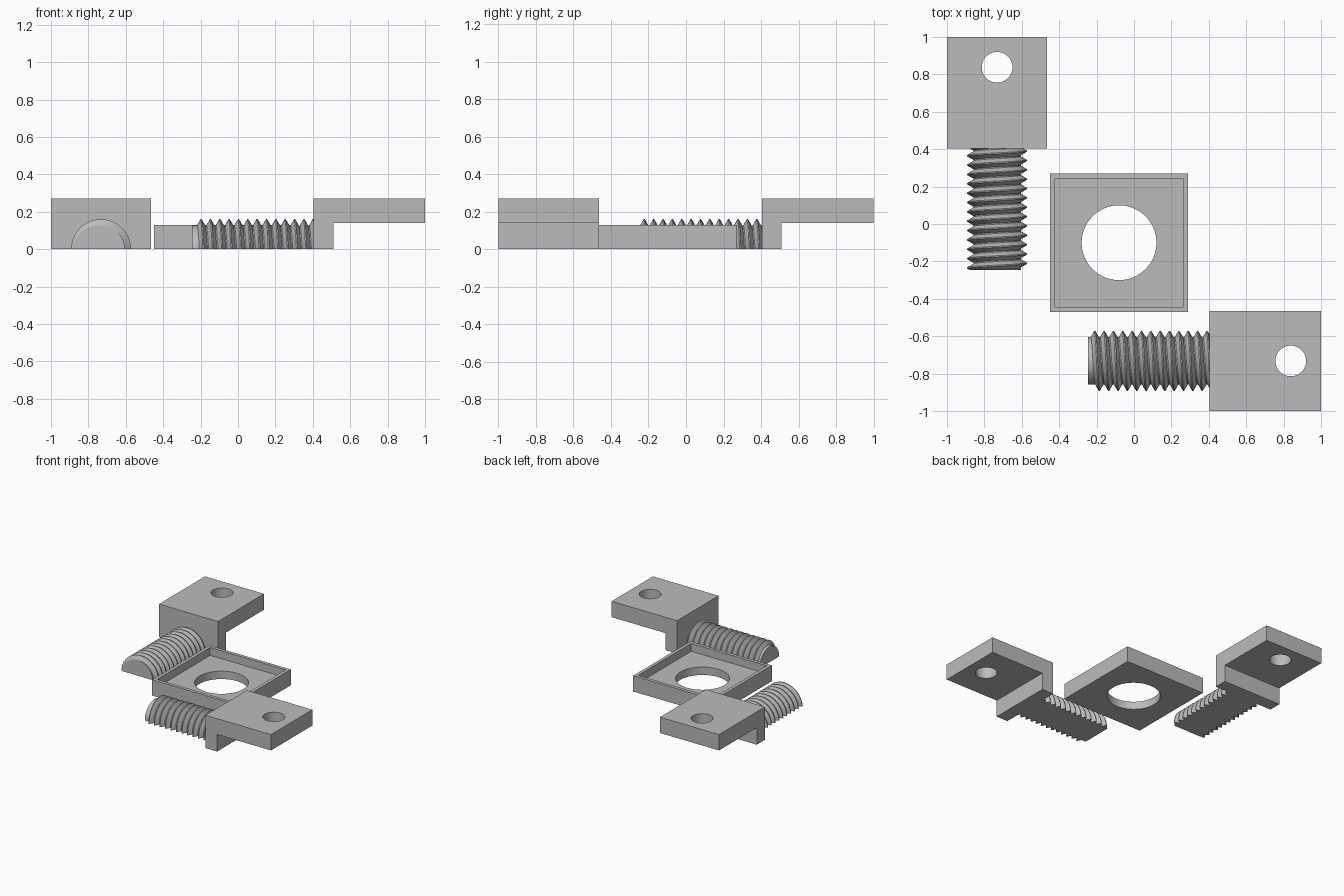
import bpy, bmesh
from math import pi, cos, sin
from mathutils import Matrix

cube = bpy.data.objects.get("Cube")
if cube:
    bpy.data.objects.remove(cube, do_unlink=True)

grey = bpy.data.materials.new("plain grey")
grey.use_nodes = True
colour = (0.5, 0.5, 0.5, 1)
grey.diffuse_color = colour
grey.node_tree.nodes["Principled BSDF"].inputs["Base Color"].default_value = colour


def finish(name, bm):
    bmesh.ops.recalc_face_normals(bm, faces=bm.faces)
    mesh = bpy.data.meshes.new(name)
    bm.to_mesh(mesh)
    bm.free()
    mesh.materials.append(grey)
    obj = bpy.data.objects.new(name, mesh)
    bpy.context.collection.objects.link(obj)
    return obj


def activate(obj):
    bpy.ops.object.select_all(action='DESELECT')
    obj.select_set(True)
    bpy.context.view_layer.objects.active = obj


def smooth(obj):
    activate(obj)
    bpy.ops.object.shade_smooth_by_angle(angle=pi / 7)


def box(name, x0, x1, y0, y1, z0, z1):
    bm = bmesh.new()
    size = Matrix.Diagonal((x1 - x0, y1 - y0, z1 - z0, 1))
    move = Matrix.Translation(((x0 + x1) / 2, (y0 + y1) / 2, (z0 + z1) / 2))
    bmesh.ops.create_cube(bm, size=1, matrix=move @ size)
    return finish(name, bm)


def drill(name, x, y, radius):
    bm = bmesh.new()
    bmesh.ops.create_cone(bm, cap_ends=True, segments=64, radius1=radius, radius2=radius,
                          depth=1, matrix=Matrix.Translation((x, y, 0)))
    return finish(name, bm)


def cut(obj, cutter):
    cutter.hide_render = True
    mod = obj.modifiers.new("cut", 'BOOLEAN')
    mod.operation, mod.solver, mod.object = 'DIFFERENCE', 'EXACT', cutter
    activate(obj)
    bpy.ops.object.modifier_apply(modifier=mod.name)
    bpy.data.objects.remove(cutter, do_unlink=True)


# Bolt halves run along y
TIP, NECK, END = -0.245, 0.405, 1.0
CORE, CREST, PITCH = 0.127, 0.16, 0.05
TEETH, STEPS = 14, 40
ROOT_HALF, CREST_HALF = 0.022, 0.003


def half_shaft(name, first_crest):
    """Half-round shaft with a right-handed helical thread and a flat underside."""
    bm = bmesh.new()
    columns = []
    for i in range(STEPS + 1):
        angle = pi * i / STEPS
        start = first_crest + PITCH * (pi - angle) / (2 * pi)
        crests = [start + k * PITCH for k in range(TEETH)]
        rows = [c + d for c in crests for d in (-ROOT_HALF, -CREST_HALF, CREST_HALF, ROOT_HALF)]
        column = []
        for y in [TIP] + rows + [NECK]:
            y = min(max(y, TIP), NECK)
            gap = min(abs(y - c) for c in crests)
            rise = min(max((ROOT_HALF - gap) / (ROOT_HALF - CREST_HALF), 0), 1)
            r = CORE + (CREST - CORE) * rise
            column.append(bm.verts.new((r * cos(angle), y, r * sin(angle))))
        columns.append(column)
    for a, b in zip(columns, columns[1:]):
        for j in range(len(a) - 1):
            bm.faces.new((a[j], a[j + 1], b[j + 1], b[j]))
    # Underside strip and end caps
    a, b = columns[-1], columns[0]
    for j in range(len(a) - 1):
        bm.faces.new((a[j], a[j + 1], b[j + 1], b[j]))
    bm.faces.new([c[0] for c in columns])
    bm.faces.new([c[-1] for c in columns])
    bmesh.ops.remove_doubles(bm, verts=bm.verts, dist=0.00005)
    return finish(name, bm)


def bracket_head(name):
    """L-shaped head: a short leg under a drilled tab."""
    half = 0.268
    profile = [(NECK, 0), (0.51, 0), (0.51, 0.14), (END, 0.14), (END, 0.27), (NECK, 0.27)]
    bm = bmesh.new()
    face = bm.faces.new([bm.verts.new((-half, y, z)) for y, z in profile])
    moved = bmesh.ops.extrude_face_region(bm, geom=[face])["geom"]
    bmesh.ops.translate(bm, vec=(2 * half, 0, 0),
                        verts=[v for v in moved if isinstance(v, bmesh.types.BMVert)])
    head = finish(name, bm)
    cut(head, drill("head_drill", 0, 0.838, 0.082))
    return head


# The two halves mate, so their threads differ by half a pitch
back = Matrix.Translation((-0.732, 0, 0))
front = Matrix.Translation((0, -0.732, 0)) @ Matrix.Rotation(-pi / 2, 4, 'Z')
for side, place, crest in (("back", back, -0.235), ("front", front, -0.21)):
    for part in (half_shaft(side + "_threaded_shaft", crest), bracket_head(side + "_bracket_head")):
        part.data.transform(place)
        smooth(part)

# Square tray with a raised rim and a round opening
plate = box("square_tray", -0.45, 0.29, -0.47, 0.27, 0, 0.13)
cut(plate, box("recess_cutter", -0.423, 0.263, -0.443, 0.243, 0.065, 0.3))
cut(plate, drill("opening_cutter", -0.08, -0.1, 0.2))
smooth(plate)
